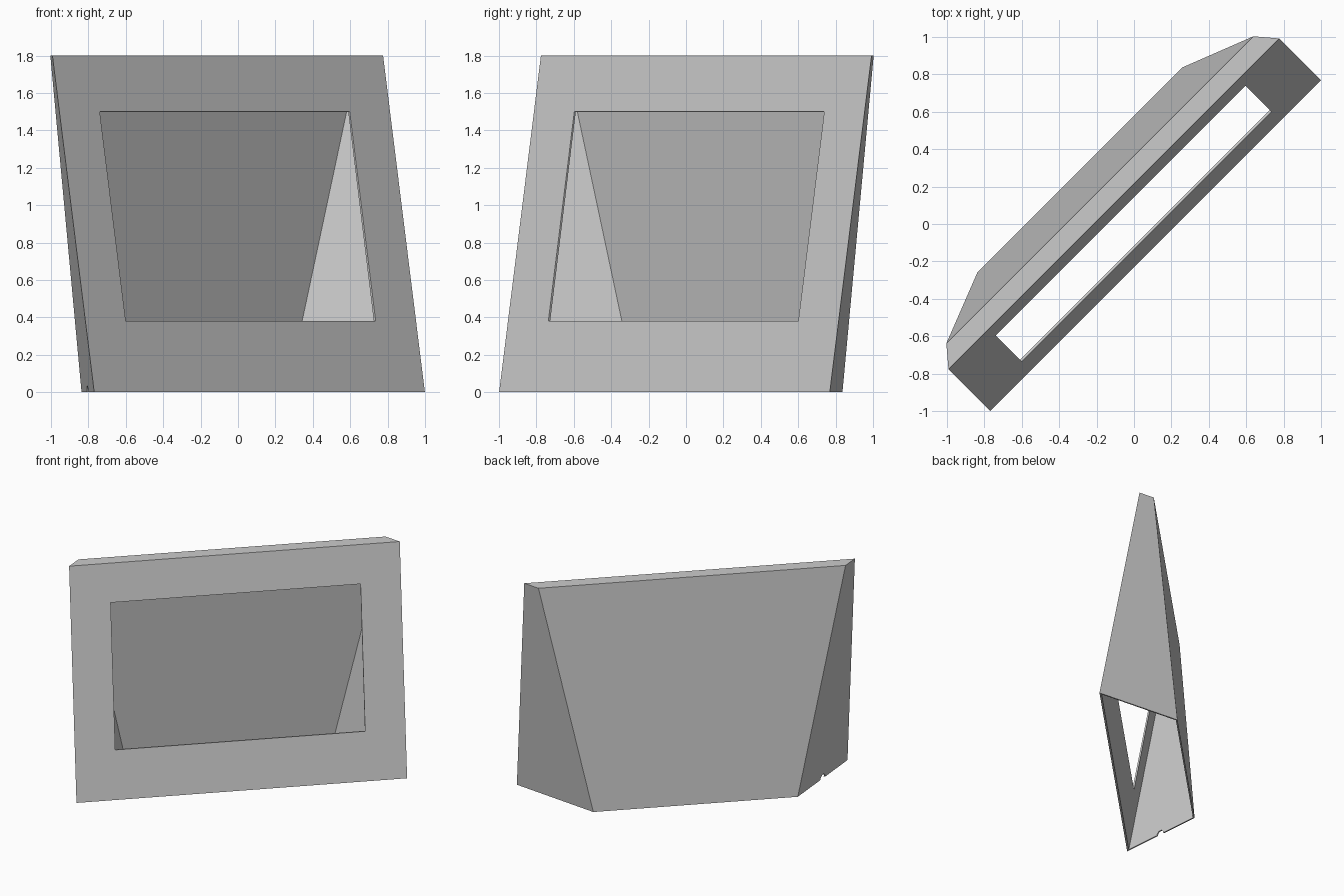
import bpy
import bmesh
import math
from mathutils import Matrix, Vector

if "Cube" in bpy.data.objects:
    bpy.data.objects.remove(bpy.data.objects["Cube"])

HEIGHT = 1.8
WALL = 0.012

grey = bpy.data.materials.new("light grey")
grey.diffuse_color = (0.6, 0.6, 0.6, 1)
grey.use_nodes = True
grey.node_tree.nodes["Principled BSDF"].inputs["Base Color"].default_value = grey.diffuse_color


def add_object(name, bm):
    mesh = bpy.data.meshes.new(name)
    bm.to_mesh(mesh)
    bm.free()
    obj = bpy.data.objects.new(name, mesh)
    bpy.context.collection.objects.link(obj)
    obj.data.materials.append(grey)
    return obj


def box(name, size, matrix):
    bm = bmesh.new()
    bmesh.ops.create_cube(bm, size=1, matrix=matrix @ Matrix.Diagonal((*size, 1)))
    return add_object(name, bm)


def cut(target, cutter):
    cutter.hide_render = True
    mod = target.modifiers.new("cut", 'BOOLEAN')
    mod.operation = 'DIFFERENCE'
    mod.solver = 'EXACT'
    mod.object = cutter
    apply(target, mod)
    bpy.data.objects.remove(cutter)


def apply(obj, mod):
    bpy.context.view_layer.objects.active = obj
    bpy.ops.object.modifier_apply(modifier=mod.name)


# Tapered shell, open below: front left, front right, back right, back left
base = [Vector((x, y, 0)) for x, y in ((-1.25, -0.163), (1.25, -0.163), (0.773, 0.41), (-0.773, 0.41))]
top = [Vector((x, y, HEIGHT)) for x, y in ((-1.25, 0.153), (1.25, 0.153), (1.161, 0.258), (-1.161, 0.258))]
bm = bmesh.new()
low = [bm.verts.new(b + (b - t) * 0.06) for b, t in zip(base, top)]
high = [bm.verts.new(t) for t in top]
for i in range(4):
    j = (i + 1) % 4
    bm.faces.new((low[i], low[j], high[j], high[i]))
bm.faces.new(high)
case = add_object("frame_case", bm)

# Wall thickness
wall = case.modifiers.new("wall", 'SOLIDIFY')
wall.thickness = WALL
wall.offset = -1
wall.use_even_offset = True
apply(case, wall)

# Trim the walls level with the ground
cut(case, box("ground_cutter", (4, 4, 1), Matrix.Translation((0, 0, -0.5))))

# Window opening, square to the leaning front panel
lean = math.atan2(0.316, HEIGHT)
mid_z = 0.94
mid_y = -0.163 + 0.316 * mid_z / HEIGHT
place = Matrix.Translation((0, mid_y, mid_z)) @ Matrix.Rotation(-lean, 4, 'X')
cut(case, box("window_cutter", (1.89, 0.08, 1.12 / math.cos(lean)), place))

# Half-round cable notch in the left side
direction = math.atan2(0.477, -0.573)
bm = bmesh.new()
bmesh.ops.create_cone(
    bm, cap_ends=True, segments=24, radius1=0.035, radius2=0.035, depth=0.15,
    matrix=Matrix.Translation((-1.0115, 0.1235, 0))
    @ Matrix.Rotation(direction, 4, 'Z') @ Matrix.Rotation(math.pi / 2, 4, 'Y'))
cut(case, add_object("notch_cutter", bm))

# Turn the case diagonally
case.data.transform(Matrix.Rotation(math.pi / 4, 4, 'Z'))
